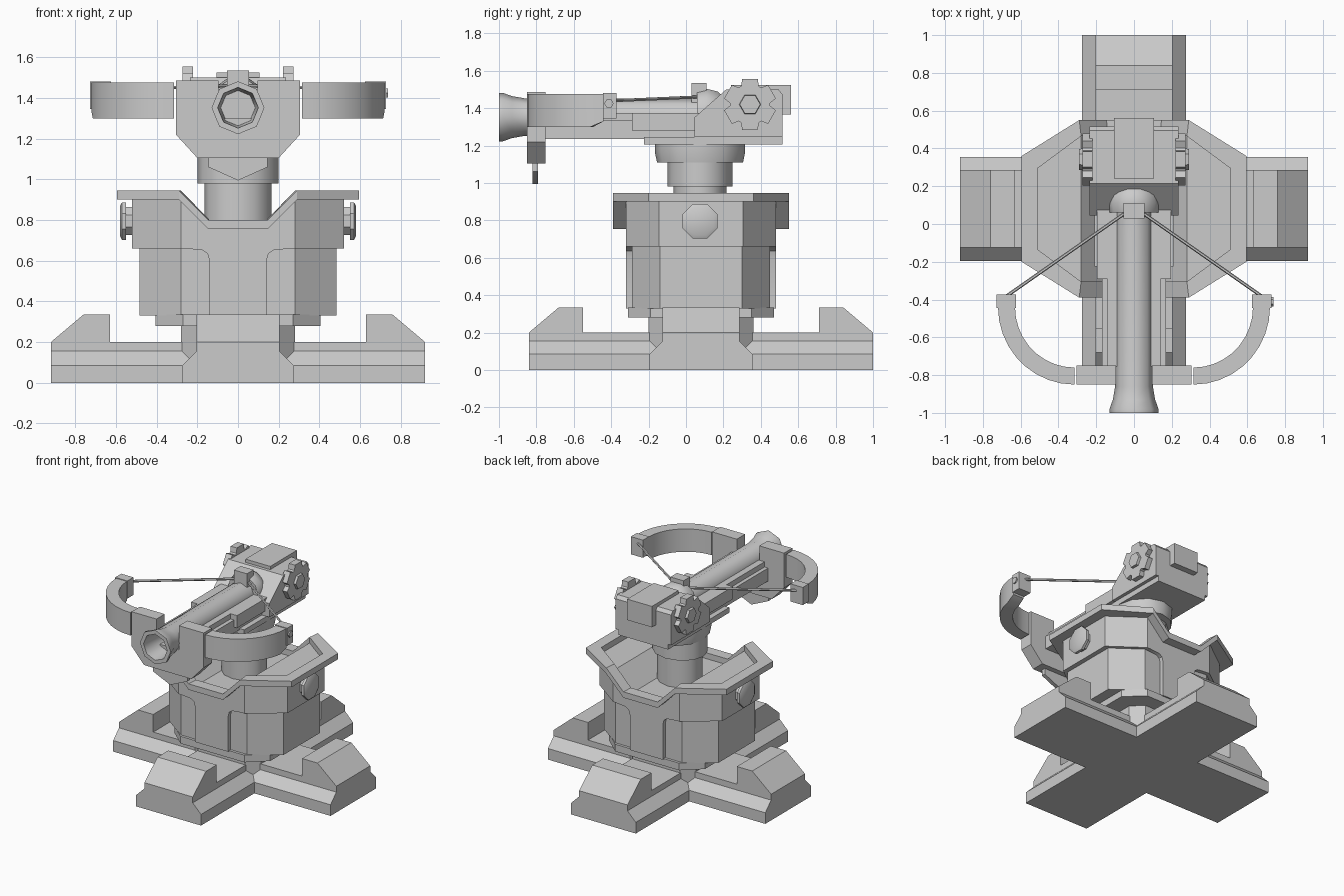
import bpy, bmesh, math
from mathutils import Vector, Matrix

old = bpy.data.objects.get("Cube")
if old:
    bpy.data.objects.remove(old, do_unlink=True)

GREY = (0.6, 0.6, 0.6, 1)
mat = bpy.data.materials.new("plain grey")
mat.use_nodes = True
mat.diffuse_color = GREY
mat.node_tree.nodes["Principled BSDF"].inputs["Base Color"].default_value = GREY

CY = 0.08    # body centre along y
BORE = 1.352  # barrel axis height


def place(axis, a, b, t):
    """Point with t along the axis and (a, b) in the cross plane."""
    return {"x": (t, a, b), "y": (a, t, b), "z": (a, b, t)}[axis]


def finish(name, rings, closed=False, angle=30):
    """Skin a list of equal point rings into an object."""
    bm = bmesh.new()
    vs = [[bm.verts.new(p) for p in ring] for ring in rings]
    n = len(vs[0])
    pairs = list(zip(vs, vs[1:]))
    if closed:
        pairs.append((vs[-1], vs[0]))
    else:
        bm.faces.new(vs[0])
        bm.faces.new(vs[-1])
    for r, s in pairs:
        for i in range(n):
            j = (i + 1) % n
            bm.faces.new((r[i], r[j], s[j], s[i]))
    bmesh.ops.recalc_face_normals(bm, faces=bm.faces)
    me = bpy.data.meshes.new(name)
    bm.to_mesh(me)
    bm.free()
    me.materials.append(mat)
    ob = bpy.data.objects.new(name, me)
    bpy.context.collection.objects.link(ob)
    bpy.ops.object.select_all(action="DESELECT")
    ob.select_set(True)
    bpy.context.view_layer.objects.active = ob
    bpy.ops.object.shade_smooth_by_angle(angle=math.radians(angle))
    return ob


def prism(name, pts, axis, t0, t1):
    return finish(name, [[place(axis, a, b, t) for a, b in pts] for t in (t0, t1)])


def box(name, x0, x1, y0, y1, z0, z1):
    return prism(name, [(x0, y0), (x1, y0), (x1, y1), (x0, y1)], "z", z0, z1)


def turned(name, profile, axis, ca, cb, sides, sa=1, sb=1, phase=0, smooth=50):
    """Turn a (position, radius) profile about an axis."""
    rings = []
    for t, r in profile:
        angs = [phase + math.tau * k / sides for k in range(sides)]
        rings.append([place(axis, ca + sa * r * math.cos(g), cb + sb * r * math.sin(g), t)
                      for g in angs])
    return finish(name, rings, angle=smooth)


def mirror_pts(half):
    """Complete an outline from its +a half."""
    return half + [(-a, b) for a, b in reversed(half)]


def octagon(hx, hy, cx, cy):
    """Plan octagon from half sizes and corner positions."""
    half = [(cx, CY - hy), (hx, CY - cy), (hx, CY + cy), (cx, CY + hy)]
    return mirror_pts(half)


# Cross-shaped foot
section = mirror_pts([(0.275, 0), (0.275, 0.085), (0.205, 0.155), (0.205, 0.2)])
prism("foot_beam_long", section, "y", CY - 0.92, CY + 0.92)
prism("foot_beam_wide", [(a + CY, b) for a, b in section], "x", -0.92, 0.92)
pivot = Vector((0, CY, 0))
wedge = [(0.92, 0.19), (0.92, 0.2), (0.76, 0.335), (0.63, 0.335), (0.63, 0.19)]
for k, side in enumerate(("left", "back", "right", "front")):
    ob = prism("foot_block_" + side, wedge, "y", -0.205, 0.205)
    ob.data.transform(Matrix.Translation(pivot) @ Matrix.Rotation(k * math.pi / 2, 4, "Z"))

# Pedestal and lower body
prism("pedestal", octagon(0.28, 0.28, 0.2, 0.2), "z", 0.1, 0.3)
prism("pedestal_ring", octagon(0.405, 0.39, 0.27, 0.27), "z", 0.28, 0.335)
prism("lower_body", octagon(0.485, 0.37, 0.28, 0.22), "z", 0.33, 0.67)

# Flared panels on the front and back
flare = mirror_pts([(0.14, 0.33), (0.14, 0.6), (0.15, 0.635), (0.175, 0.652),
                    (0.28, 0.662), (0.28, 0.7)])
for side, s in (("front", -1), ("back", 1)):
    prism("flared_panel_" + side, flare, "y", CY + s * 0.3, CY + s * 0.4)

# Upper body with a valley across the top
slices = []
for x, hy, top in ((0.52, 0.225, 0.9), (0.28, 0.4, 0.9), (0.14, 0.4, 0.755)):
    slices.append((x, hy, top))
slices += [(-x, hy, top) for x, hy, top in reversed(slices)]
finish("upper_body", [[(x, CY - h, 0.66), (x, CY + h, 0.66), (x, CY + h, t), (x, CY - h, t)]
                      for x, h, t in slices])

# Rim that follows the valley
quarter = [((0.595, 0.28), (0.51, 0.215), 0.945),
           ((0.29, 0.47), (0.28, 0.385), 0.945),
           ((0.145, 0.47), (0.14, 0.385), 0.8)]
loop = []
for sx, sy in ((1, 1), (-1, 1), (-1, -1), (1, -1)):
    part = quarter if sx == sy else quarter[::-1]
    for (ox, oy), (ix, iy), z in part:
        o, i = (sx * ox, CY + sy * oy), (sx * ix, CY + sy * iy)
        loop.append([(*o, z), (*i, z), (*i, z - 0.045), (*o, z - 0.045)])
finish("rim", loop, closed=True)

# Side knobs
for side, s in (("left", 1), ("right", -1)):
    turned("side_knob_" + side,
           [(s * 0.5, 0.075), (s * 0.55, 0.075), (s * 0.55, 0.1), (s * 0.57, 0.1),
            (s * 0.58, 0.08)],
           "x", CY - 0.005, 0.795, 8, phase=math.pi / 8, smooth=30)

# Neck and turntable
turned("neck", [(0.74, 0.165), (0.99, 0.165)], "z", 0, CY - 0.005, 12, sb=0.86)
turned("neck_collar", [(0.98, 0.2), (1.115, 0.2)], "z", 0, CY - 0.005, 12, sb=0.87)
turned("turntable", [(1.11, 0.2), (1.165, 0.21), (1.215, 0.21)], "z", 0, CY - 0.005, 12, sb=1.15)
box("bed_plate", -0.21, 0.21, -0.225, 0.515, 1.205, 1.245)

# Rail under the barrel
box("rail", -0.17, 0.17, -0.755, 0.3, 1.235, 1.335)
box("rail_top", -0.14, 0.14, -0.755, 0.3, 1.33, 1.375)
box("rail_cheeks", -0.195, 0.195, -0.29, 0.1, 1.28, 1.375)

# Barrel with flared, hollow muzzle
turned("barrel", [(0.12, 0.1), (-0.86, 0.1), (-0.93, 0.112), (-0.98, 0.13), (-1, 0.13),
                  (-1, 0.1), (-0.8, 0.085)], "y", 0, BORE, 8)
turned("breech", [(0.06, 0.13), (0.11, 0.14), (0.17, 0.125), (0.22, 0.07)], "y", 0, 1.37, 10)

# Forked front mount and pointed plate below it
fork = mirror_pts([(0.2, 1.105), (0.305, 1.22), (0.305, 1.485), (0.095, 1.485), (0.095, 1.3)])
prism("front_mount", fork, "y", -0.85, -0.75)
prism("pointed_plate", mirror_pts([(0.145, 1.2), (0.145, 1.06), (0.001, 0.995)]),
      "y", -0.82, -0.79)

# Bow limbs, tips and string
for side, s in (("left", 1), ("right", -1)):
    rings = []
    for k in range(10):
        g = math.radians(-90 + 10 * k)
        low = 1.3 if k < 9 else 1.33
        o, i = [(s * (0.315 + r * math.cos(g)), -0.44 + (r + 0.005) * math.sin(g))
                for r in (0.405, 0.315)]
        rings.append([(*o, low), (*i, low), (*i, 1.475), (*o, 1.475)])
    finish("bow_limb_" + side, rings)
    x0, x1 = sorted((s * 0.625, s * 0.728))
    box("bow_tip_" + side, x0, x1, -0.445, -0.372, 1.345, 1.48)
    string = turned("string_" + side, [(0, 0.009), (1, 0.009)], "z", 0, 0, 6)
    a, b = Vector((s * 0.68, -0.385, 1.44)), Vector((s * 0.03, 0.07, 1.46))
    turn = (b - a).to_track_quat("Z", "Y").to_matrix().to_4x4()
    string.data.transform(Matrix.Translation(a) @ turn @ Matrix.Diagonal((1, 1, (b - a).length, 1)))
turned("tip_bolt", [(0.72, 0.025), (0.738, 0.025)], "x", -0.412, 1.425, 6)
box("string_catch", -0.055, 0.055, 0.03, 0.11, 1.43, 1.535)

# Rear housing
prism("housing", [(0.045, 1.245), (0.045, 1.35), (0.215, 1.5), (0.495, 1.5), (0.515, 1.475),
                  (0.515, 1.245)], "x", -0.235, 0.235)
box("housing_cap", -0.105, 0.105, 0.24, 0.562, 1.365, 1.525)

# Toothed wheels on both sides of the housing
teeth = []
for k in range(6):
    for off, r in ((-26, 0.108), (-17, 0.142), (17, 0.142), (26, 0.108)):
        g = math.radians(90 + 60 * k + off)
        teeth.append((0.342 + r * math.cos(g), 1.42 + r * math.sin(g)))
for side, s in (("left", 1), ("right", -1)):
    prism("toothed_wheel_" + side, teeth, "x", s * 0.22, s * 0.272)
    turned("wheel_hub_" + side, [(s * 0.26, 0.06), (s * 0.29, 0.055)], "x", 0.342, 1.42, 6)
